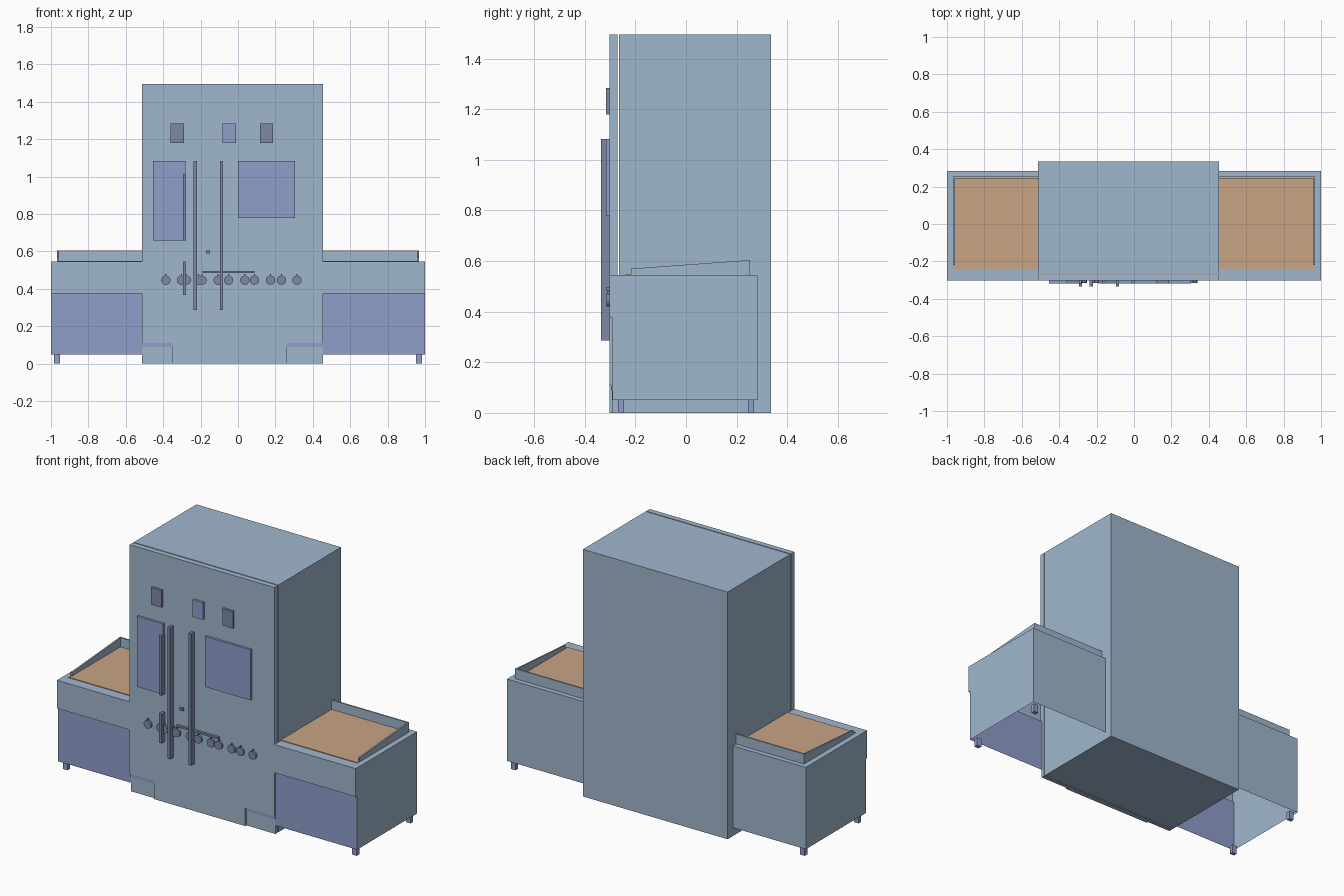
import bpy, bmesh, math

if "Cube" in bpy.data.objects:
    bpy.data.objects.remove(bpy.data.objects["Cube"])


def material(name, rgb):
    m = bpy.data.materials.new(name)
    m.diffuse_color = (*rgb, 1)
    m.use_nodes = True
    m.node_tree.nodes["Principled BSDF"].inputs["Base Color"].default_value = m.diffuse_color
    return m


BLUE = material("pale blue", (0.352, 0.474, 0.61))
PURPLE = material("soft violet", (0.275, 0.337, 0.591))
GREY = material("slate grey", (0.205, 0.25, 0.376))
TAN = material("tan desktop", (0.58, 0.375, 0.235))


def finish(bm, name, *mats):
    mesh = bpy.data.meshes.new(name)
    bm.to_mesh(mesh)
    bm.free()
    for m in mats:
        mesh.materials.append(m)
    ob = bpy.data.objects.new(name, mesh)
    bpy.context.collection.objects.link(ob)
    return ob


def prism(name, points, place, a, b, *mats):
    """Extrude a 2D outline from a to b; place(u, v, w) gives the 3D point."""
    bm = bmesh.new()
    ends = [[bm.verts.new(place(u, v, w)) for u, v in points] for w in (a, b)]
    bm.faces.new(ends[0])
    bm.faces.new(ends[1])
    n = len(points)
    for i in range(n):
        j = (i + 1) % n
        bm.faces.new((ends[0][i], ends[0][j], ends[1][j], ends[1][i]))
    bmesh.ops.recalc_face_normals(bm, faces=bm.faces)
    return finish(bm, name, *mats)


def box(name, x0, x1, y0, y1, z0, z1, mat):
    outline = [(x0, z0), (x1, z0), (x1, z1), (x0, z1)]
    return prism(name, outline, lambda u, v, w: (u, w, v), y0, y1, mat)


L, R, FRONT = -0.513, 0.455, -0.303

# Tall central cabinet
box("cabinet_body", L, R, -0.264, 0.335, 0, 1.495, BLUE)

# Front panel, with notched bottom corners
prism("front_panel",
      [(-0.35, 0), (0.26, 0), (0.26, 0.11), (R, 0.11), (R, 1.495),
       (L, 1.495), (L, 0.11), (-0.35, 0.11)],
      lambda u, v, w: (u, w, v), FRONT, -0.27, BLUE)
for side, x0, x1 in (("left", L, -0.35), ("right", 0.26, R)):
    box(side + "_kick_plate", x0, x1, -0.292, -0.27, 0, 0.11, BLUE)
    box(side + "_kick_strip", x0, x1, -0.297, -0.292, 0.09, 0.11, PURPLE)

# Side desks, hollow shells open underneath and against the cabinet
for side, s, inner in (("left", -1, L), ("right", 1, R)):
    desk = prism(side + "_desk",
                 [(0.283, 0.05), (0.283, 0.545), (FRONT, 0.545),
                  (FRONT, 0.375), (-0.29, 0.375), (-0.29, 0.05)],
                 lambda u, v, w: (w, u, v), inner, s, BLUE, PURPLE)
    bm = bmesh.new()
    bm.from_mesh(desk.data)
    drop = []
    for f in bm.faces:
        c = f.calc_center_median()
        if c.z < 0.06 or abs(c.x - inner) < 0.001:
            drop.append(f)
        elif c.z < 0.3 and c.y < -0.28:
            f.material_index = 1
    bmesh.ops.delete(bm, geom=drop, context='FACES')
    bm.to_mesh(desk.data)
    bm.free()

    # Writing surface and the raised rim around it
    box(side + "_desktop", *sorted((inner, s * 0.965)), -0.24, 0.25, 0.544, 0.549, TAN)
    prism(side + "_rim_side",
          [(-0.218, 0.545), (0.253, 0.545), (0.253, 0.604), (-0.218, 0.57)],
          lambda u, v, w: (w, u, v), s * 0.958, s * 0.967, BLUE)
    box(side + "_rim_back", *sorted((inner, s * 0.967)), 0.244, 0.2535, 0.545, 0.605, BLUE)

    # Feet at the outer corners
    for end, y in (("front", -0.269), ("back", 0.245)):
        box(f"{side}_{end}_foot", *sorted((s * 0.952, s * 0.983)), y, y + 0.024, 0, 0.052, PURPLE)

# Plates on the front panel: x0, x1, z0, z1
for name, x0, x1, z0, z1, mat in (
        ("left_meter", -0.36, -0.29, 1.18, 1.283, GREY),
        ("middle_meter", -0.082, -0.012, 1.18, 1.283, PURPLE),
        ("right_meter", 0.117, 0.187, 1.18, 1.283, GREY),
        ("left_screen", -0.455, -0.28, 0.657, 1.083, PURPLE),
        ("right_screen", 0.0, 0.305, 0.778, 1.083, PURPLE),
        ("small_switch", -0.17, -0.15, 0.59, 0.605, GREY),
        ("bracket_bar", -0.19, 0.088, 0.484, 0.495, GREY)):
    box(name, x0, x1, -0.317, FRONT, z0, z1, mat)

# Raised vertical bars
for i, (x, z0, z1) in enumerate(((-0.286, 0.657, 1.015), (-0.286, 0.368, 0.545),
                                 (-0.228, 0.287, 1.083), (-0.088, 0.287, 1.083))):
    box(f"vertical_bar_{i + 1}", x - 0.009, x + 0.009, -0.335, FRONT, z0, z1, GREY)

# Row of round knobs with pointers
circle = [(0.025 * math.cos(k * math.tau / 16), 0.025 * math.sin(k * math.tau / 16))
          for k in range(16)]
for i, x in enumerate((-0.386, -0.302, -0.276, -0.212, -0.193, -0.106, -0.05,
                       0.036, 0.088, 0.174, 0.232, 0.315)):
    prism(f"knob_{i + 1}", circle, lambda u, v, w: (x + u, w, 0.446 + v), -0.315, FRONT, GREY)
    box(f"knob_pointer_{i + 1}", x - 0.003, x + 0.003, -0.312, FRONT, 0.465, 0.48, GREY)
